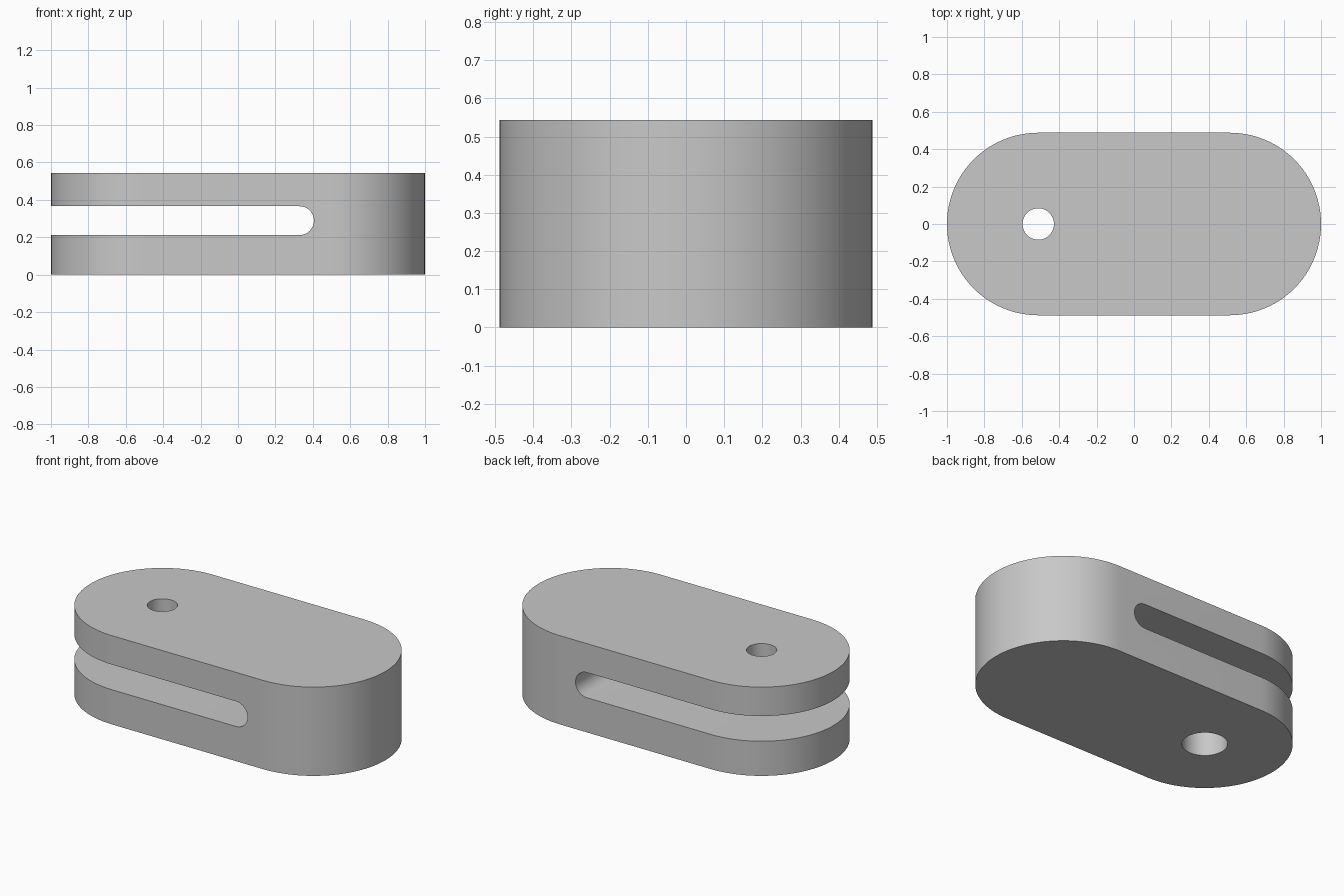
import bpy, bmesh, math
from mathutils import Matrix

cube = bpy.data.objects.get("Cube")
if cube:
    bpy.data.objects.remove(cube, do_unlink=True)

LENGTH, RADIUS, HEIGHT = 2.0, 0.488, 0.543
PIVOT_X = LENGTH / 2 - RADIUS
SLOT_BOTTOM, SLOT_TOP, SLOT_END = 0.212, 0.366, 0.406

grey = bpy.data.materials.new("light grey")
grey.use_nodes = True
colour = (0.58, 0.58, 0.58, 1)
grey.diffuse_color = colour
grey.node_tree.nodes["Principled BSDF"].inputs["Base Color"].default_value = colour


def rounded_prism(name, x0, x1, radius, z0, z1, segments=48, matrix=None):
    """Prism with half-round ends centred on x0 and x1 (a cylinder if they match)."""
    bm = bmesh.new()
    verts = []
    for centre, start in ((x1, -math.pi / 2), (x0, math.pi / 2)):
        count = segments if x0 == x1 else segments + 1
        for i in range(count):
            a = start + math.pi * i / segments
            verts.append(bm.verts.new((centre + radius * math.cos(a), radius * math.sin(a), z0)))
    base = bm.faces.new(verts)
    ext = bmesh.ops.extrude_face_region(bm, geom=[base])
    top = [v for v in ext["geom"] if isinstance(v, bmesh.types.BMVert)]
    bmesh.ops.translate(bm, vec=(0, 0, z1 - z0), verts=top)
    if matrix:
        bm.transform(matrix)
    bmesh.ops.recalc_face_normals(bm, faces=bm.faces)
    mesh = bpy.data.meshes.new(name)
    bm.to_mesh(mesh)
    bm.free()
    mesh.materials.append(grey)
    obj = bpy.data.objects.new(name, mesh)
    bpy.context.collection.objects.link(obj)
    return obj


# Solid body with concentric round ends
body = rounded_prism("clevis_body", -PIVOT_X, PIVOT_X, RADIUS, 0, HEIGHT)

# Slot open at the right end, cut across the full depth
slot_r = (SLOT_TOP - SLOT_BOTTOM) / 2
slot_mid = (SLOT_TOP + SLOT_BOTTOM) / 2
lay_down = Matrix.Translation((0, 0, slot_mid)) @ Matrix.Rotation(math.pi / 2, 4, "X")
slot = rounded_prism("slot_cutter", -1.4, SLOT_END - slot_r, slot_r, -0.7, 0.7, 16, lay_down)

# Pin holes: narrow through the upper fork, wider through the lower one
upper_hole = rounded_prism("upper_hole_cutter", -PIVOT_X, -PIVOT_X, 0.084, slot_mid, HEIGHT + 0.1, 24)
lower_hole = rounded_prism("lower_hole_cutter", -PIVOT_X, -PIVOT_X, 0.127, -0.1, slot_mid, 24)

bpy.ops.object.select_all(action="DESELECT")
bpy.context.view_layer.objects.active = body
body.select_set(True)
for cutter in (slot, upper_hole, lower_hole):
    cutter.hide_render = True
    mod = body.modifiers.new(cutter.name, "BOOLEAN")
    mod.operation = "DIFFERENCE"
    mod.solver = "EXACT"
    mod.object = cutter
    bpy.ops.object.modifier_apply(modifier=mod.name)
    bpy.data.objects.remove(cutter, do_unlink=True)

bpy.ops.object.shade_smooth_by_angle(angle=math.radians(30))
